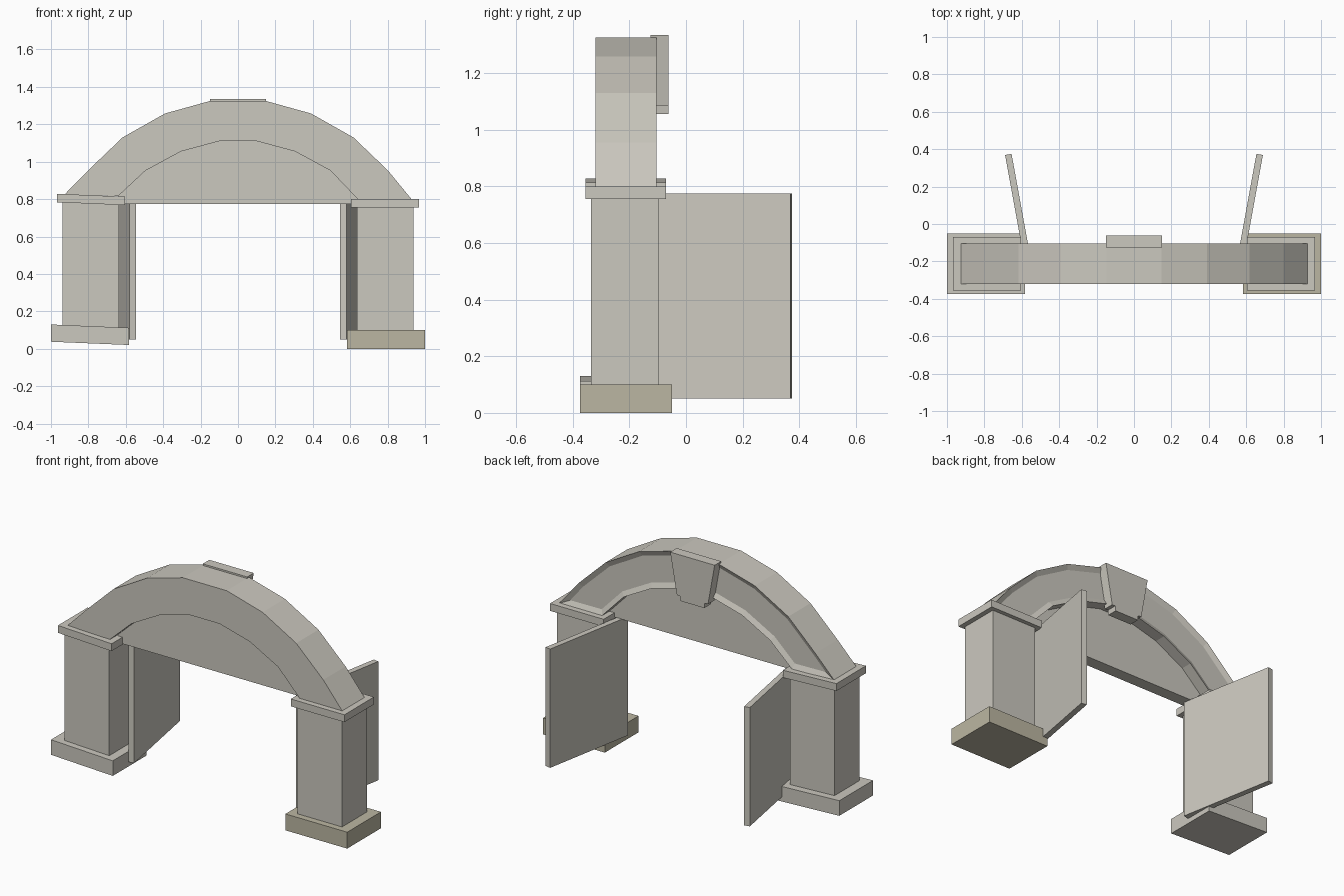
import bpy, bmesh, math
from mathutils import Vector

if "Cube" in bpy.data.objects:
    bpy.data.objects.remove(bpy.data.objects["Cube"])


def material(name, rgb):
    m = bpy.data.materials.new(name)
    m.diffuse_color = (*rgb, 1)
    m.use_nodes = True
    m.node_tree.nodes["Principled BSDF"].inputs["Base Color"].default_value = m.diffuse_color
    return m


STONE = material("stone", (0.60, 0.58, 0.52))
EARTH = material("earthy_stone", (0.50, 0.47, 0.36))


def finish(name, bm, mat):
    bmesh.ops.recalc_face_normals(bm, faces=bm.faces)
    me = bpy.data.meshes.new(name)
    bm.to_mesh(me)
    bm.free()
    me.materials.append(mat)
    ob = bpy.data.objects.new(name, me)
    bpy.context.collection.objects.link(ob)
    return ob


def extrude_y(name, profile, y0, y1, mat=STONE, panel=None):
    """Extrude an (x, z) outline along y; panel = (border, depth) recess on the back."""
    bm = bmesh.new()
    front = bm.faces.new([bm.verts.new((x, y0, z)) for x, z in profile])
    res = bmesh.ops.extrude_face_region(bm, geom=[front], use_keep_orig=True)
    moved = [g for g in res["geom"] if isinstance(g, bmesh.types.BMVert)]
    bmesh.ops.translate(bm, verts=moved, vec=(0, y1 - y0, 0))
    bmesh.ops.recalc_face_normals(bm, faces=bm.faces)
    if panel:
        back = [f for f in bm.faces if f.normal.y > 0.9]
        bmesh.ops.inset_region(bm, faces=back, thickness=panel[0], use_even_offset=True)
        bmesh.ops.translate(bm, verts=list({v for f in back for v in f.verts}),
                            vec=(0, -panel[1], 0))
    return finish(name, bm, mat)


def block(name, x0, x1, y0, y1, z0, z1, side, mat=STONE):
    """Box on the given side; the left-hand blocks have settled at a slight slant."""
    def lift(x):
        return -0.012 - 0.042 * -x if side < 0 else 0

    def slant(x):
        return 0.012 + 0.042 * (abs(x) - 0.58) if side < 0 else 0
    pts = [(side * x0, z0 + slant(x0)), (side * x1, z0 + slant(x1)),
           (side * x1, z1 + slant(x1)), (side * x0, z1 + slant(x0))]
    return extrude_y(name, pts, y0, y1, mat)


# Pillars with plinths, caps and splayed door leaves
for side, label in ((1, "right"), (-1, "left")):
    low = 0.008 if side < 0 else 0
    block(label + "_plinth", 0.583, 1.0, -0.375, -0.05, low, 0.10, side,
          EARTH if side > 0 else STONE)
    block(label + "_pillar", 0.635, 0.937, -0.335, -0.095, 0.09, 0.77, side)
    block(label + "_cap", 0.605, 0.967, -0.355, -0.07, 0.755, 0.80, side)

    a, b = Vector((0.563, -0.225)), Vector((0.672, 0.372))
    n = Vector((b.y - a.y, a.x - b.x)).normalized() * 0.0175
    bm = bmesh.new()
    vs = [bm.verts.new((side * p.x, p.y, 0.05)) for p in (a + n, b + n, b - n, a - n)]
    res = bmesh.ops.extrude_face_region(bm, geom=[bm.faces.new(vs)], use_keep_orig=True)
    top = [g for g in res["geom"] if isinstance(g, bmesh.types.BMVert)]
    bmesh.ops.translate(bm, verts=top, vec=(0, 0, 0.725))
    finish(label + "_door_leaf", bm, STONE)

# Arch ring with a recessed panel on its back
outer = [(0.93, 0.797), (0.80, 0.955), (0.617, 1.13), (0.39, 1.258), (0.148, 1.325)]
inner = [(0.64, 0.80), (0.495, 0.952), (0.305, 1.055), (0.10, 1.11)]


def mirrored(half, foot_z):
    left = [(-x, z) for x, z in reversed(half)]
    left[-1] = (left[-1][0], foot_z)
    return half + left


outer_pts, inner_pts = mirrored(outer, 0.822), mirrored(inner, 0.817)
extrude_y("arch_ring", outer_pts + inner_pts[::-1], -0.32, -0.105, panel=(0.03, 0.015))

# Wall panel filling the arch
extrude_y("arch_infill", [(-0.64, 0.773), (0.64, 0.773)] + inner_pts, -0.25, -0.175)

# Keystone on the back
key = [(0.15, 1.335), (0.105, 1.085), (0.083, 1.085), (0.08, 1.055)]
extrude_y("keystone", key + [(-x, z) for x, z in reversed(key)], -0.125, -0.062)
